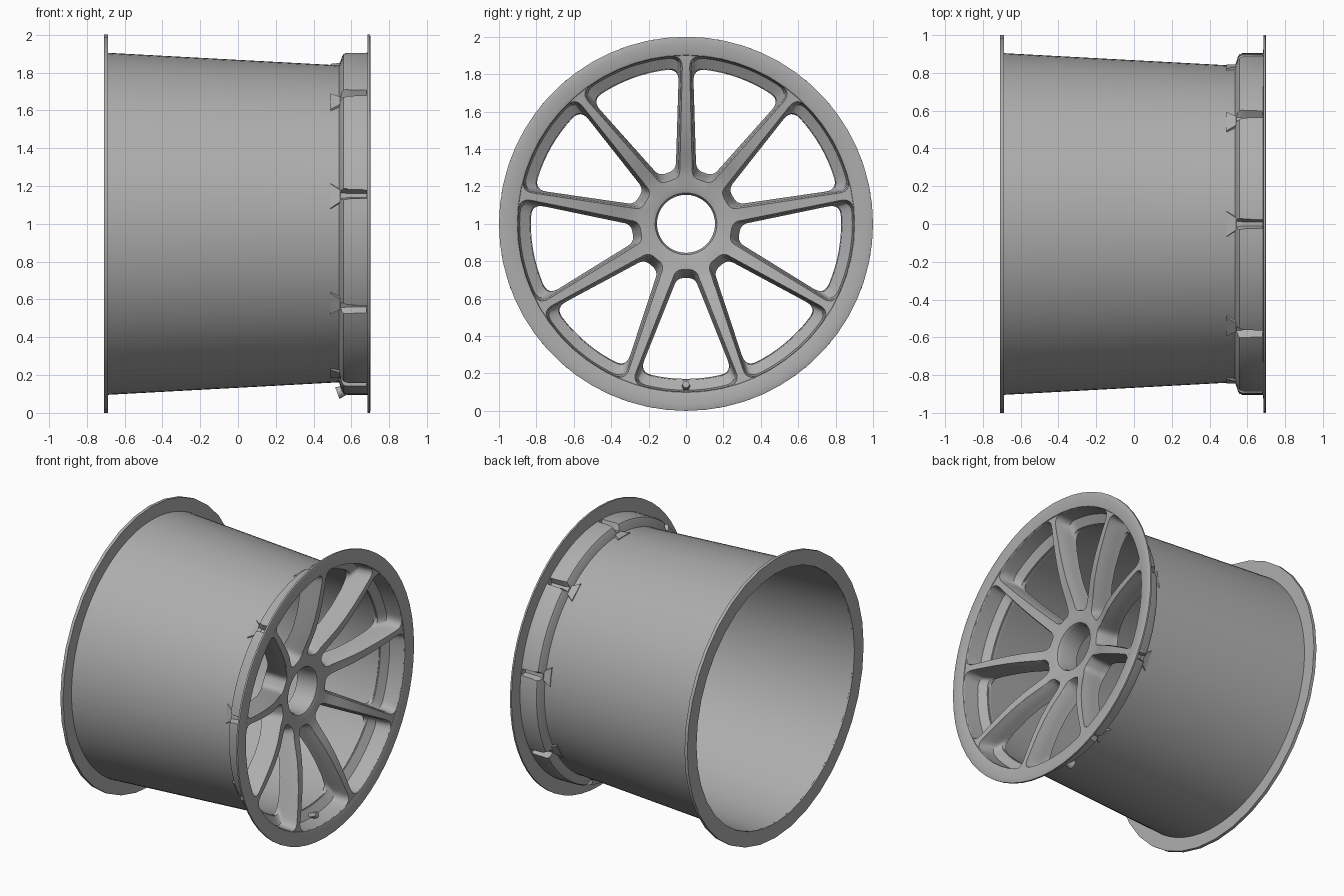
import bpy, bmesh
from math import sin, cos, asin, radians
from mathutils import Vector, Matrix

if "Cube" in bpy.data.objects:
    bpy.data.objects.remove(bpy.data.objects["Cube"])

SPOKES = 9
STEP = radians(360 / SPOKES)
CENTRE = Vector((0, 0, 1))          # wheel axis runs along x at z = 1

metal = bpy.data.materials.new("dark_grey_metal")
metal.diffuse_color = (0.42, 0.42, 0.42, 1)
metal.use_nodes = True
metal.node_tree.nodes["Principled BSDF"].inputs["Base Color"].default_value = metal.diffuse_color


def polar(x, r, a):
    return Vector((x, r * cos(a), r * sin(a))) + CENTRE


def finish(bm, name, angle=30):
    bmesh.ops.recalc_face_normals(bm, faces=bm.faces)
    me = bpy.data.meshes.new(name)
    bm.to_mesh(me)
    bm.free()
    me.materials.append(metal)
    ob = bpy.data.objects.new(name, me)
    bpy.context.collection.objects.link(ob)
    smooth(ob, angle)
    return ob


def smooth(ob, angle=30):
    bpy.ops.object.select_all(action='DESELECT')
    ob.select_set(True)
    bpy.context.view_layer.objects.active = ob
    bpy.ops.object.shade_smooth_by_angle(angle=radians(angle))


def loft(bm, rings, closed=False):
    """Skin a list of point rings; cap the ends unless the loft is closed."""
    vr = [[bm.verts.new(p) for p in ring] for ring in rings]
    n = len(vr[0])
    pairs = list(zip(vr, vr[1:])) + ([(vr[-1], vr[0])] if closed else [])
    for a, b in pairs:
        for i in range(n):
            j = (i + 1) % n
            bm.faces.new((a[i], a[j], b[j], b[i]))
    if not closed:
        bm.faces.new(vr[0])
        bm.faces.new(vr[-1])


def revolve(name, profile, segs):
    """Turn a closed (x, r) profile about the wheel axis."""
    bm = bmesh.new()
    loft(bm, [[polar(x, r, radians(360) * i / segs) for x, r in profile]
              for i in range(segs)], closed=True)
    return finish(bm, name)


def interp(table, r):
    for (x0, r0), (x1, r1) in zip(table, table[1:]):
        if r <= r1:
            k = max(0, (r - r0) / (r1 - r0))
            return x0 + (x1 - x0) * k
    return table[-1][0]


# Barrel and flanges
revolve("barrel", [(-0.70, 0.905), (0.54, 0.838), (0.54, 0.829), (-0.70, 0.893)], 108)
revolve("rear_flange", [(-0.71, 0.895), (-0.71, 1.0), (-0.688, 1.0), (-0.688, 0.895)], 36)
revolve("front_flange", [(0.684, 0.898), (0.694, 0.902), (0.698, 0.912), (0.70, 0.965),
                         (0.70, 0.992), (0.697, 1.0), (0.685, 1.0)], 60)

# Dished centre: front and back surfaces as (x, r)
FRONT = [(0.49, 0.155), (0.512, 0.165), (0.52, 0.19), (0.523, 0.25), (0.54, 0.31),
         (0.565, 0.37), (0.597, 0.45), (0.627, 0.55), (0.65, 0.65), (0.67, 0.76),
         (0.685, 0.86), (0.69, 0.905)]
BACK = [(0.36, 0.155), (0.36, 0.25), (0.39, 0.31), (0.43, 0.38), (0.47, 0.47),
        (0.50, 0.58), (0.52, 0.71), (0.522, 0.835)]
OUTER = [(0.575, 0.905), (0.558, 0.898), (0.55, 0.885), (0.535, 0.84)]
spokes = revolve("hub_and_spokes", FRONT + OUTER + BACK[::-1], 108)


def window_loop(r_in, r_out, w_in, w_out):
    """Rounded window outline as (r, angle from its bisector)."""
    def edge(r):
        w = w_in + (w_out - w_in) * (r - 0.25) / 0.65
        return STEP / 2 - asin(w / r)

    def corner(p, q, s, n=6):
        out = []
        for i in range(n + 1):
            t = i / n
            out.append(tuple(p[k] * (1 - t) ** 2 + 2 * q[k] * t * (1 - t) + s[k] * t * t
                             for k in (0, 1)))
        return out

    d_in, d_out = 0.04, 0.065
    a0, a1 = edge(r_in), edge(r_out)
    e0, e1 = max(a0 - d_in / r_in, a0 * 0.15), a1 - d_out / r_out
    half = [(r_in, 0)]
    half += corner((r_in, e0), (r_in, a0), (r_in + d_in, edge(r_in + d_in)))
    lo, hi = r_in + d_in, r_out - d_out
    for i in range(1, 12):
        r = lo + (hi - lo) * i / 12
        half.append((r, edge(r)))
    half += corner((hi, edge(hi)), (r_out, a1), (r_out, e1))
    half += [(r_out, e1 * k / 8) for k in range(7, -1, -1)]
    return half + [(r, -a) for r, a in half[-2:0:-1]]


# Window cutter levels: depth (0 front, 1 back) or fixed x, then outline sizes
LEVELS = [(None, 0.76, (0.245, 0.899, 0.034, 0.018)),
          (0.0, 0, (0.245, 0.899, 0.034, 0.018)),
          (0.15, 0, (0.256, 0.896, 0.044, 0.026)),
          (0.65, 0, (0.275, 0.889, 0.050, 0.031)),
          (0.85, 0, (0.282, 0.834, 0.053, 0.034)),
          (1.0, 0, (0.29, 0.829, 0.056, 0.036)),
          (None, 0.2, (0.29, 0.829, 0.056, 0.036))]


def block(bm, angle, sections):
    """Radial block: sections are (x, r, half width) for four-point rings."""
    rot = Matrix.Rotation(angle, 3, 'X')
    rings = []
    for (xa, ra, wa), (xb, rb, wb) in sections:
        pts = [(xa, ra, -wa), (xa, ra, wa), (xb, rb, wb), (xb, rb, -wb)]
        rings.append([rot @ Vector(p) + CENTRE for p in pts])
    loft(bm, rings)


cut = bmesh.new()
fans = bmesh.new()
for k in range(SPOKES):
    ang = radians(90) + k * STEP
    mid = ang + STEP / 2
    rings = []
    for t, x, size in LEVELS:
        ring = []
        for r, a in window_loop(*size):
            px = x if t is None else interp(FRONT, r) * (1 - t) + interp(BACK, r) * t
            ring.append(polar(px, r, mid + a))
        rings.append(ring)
    loft(cut, rings)
    # Groove behind each spoke, between the pocket walls
    block(cut, ang, [((0.52, 0.86, 0.016), (0.52, 0.93, 0.056)),
                     ((0.56, 0.86, 0.014), (0.56, 0.93, 0.044)),
                     ((0.585, 0.86, 0.010), (0.585, 0.93, 0.034)),
                     ((0.68, 0.86, 0.010), (0.68, 0.93, 0.030))])
    # Flared spoke root breaking through the barrel
    block(fans, ang, [((0.49, 0.832, 0.07), (0.49, 0.846, 0.065)),
                      ((0.53, 0.832, 0.045), (0.53, 0.850, 0.038)),
                      ((0.57, 0.832, 0.018), (0.57, 0.862, 0.012))])
cutter = finish(cut, "window_cutter")
cutter.hide_render = True
finish(fans, "spoke_roots")

mod = spokes.modifiers.new("windows", 'BOOLEAN')
mod.operation = 'DIFFERENCE'
mod.solver = 'EXACT'
mod.object = cutter
bpy.context.view_layer.objects.active = spokes
bpy.ops.object.modifier_apply(modifier=mod.name)
bpy.data.objects.remove(cutter)
smooth(spokes, 40)

# Valve stem at the bottom of the rim
bm = bmesh.new()
tilt = Matrix.Translation((0.525, 0, 0.105)) @ Matrix.Rotation(radians(70), 4, 'Y')
for z, h, r, n in [(0.02, 0.04, 0.032, 16), (0.06, 0.05, 0.018, 12), (0.095, 0.03, 0.024, 6)]:
    bmesh.ops.create_cone(bm, cap_ends=True, segments=n, radius1=r, radius2=r * 0.85, depth=h,
                          matrix=tilt @ Matrix.Translation((0, 0, z)))
finish(bm, "valve_stem")
